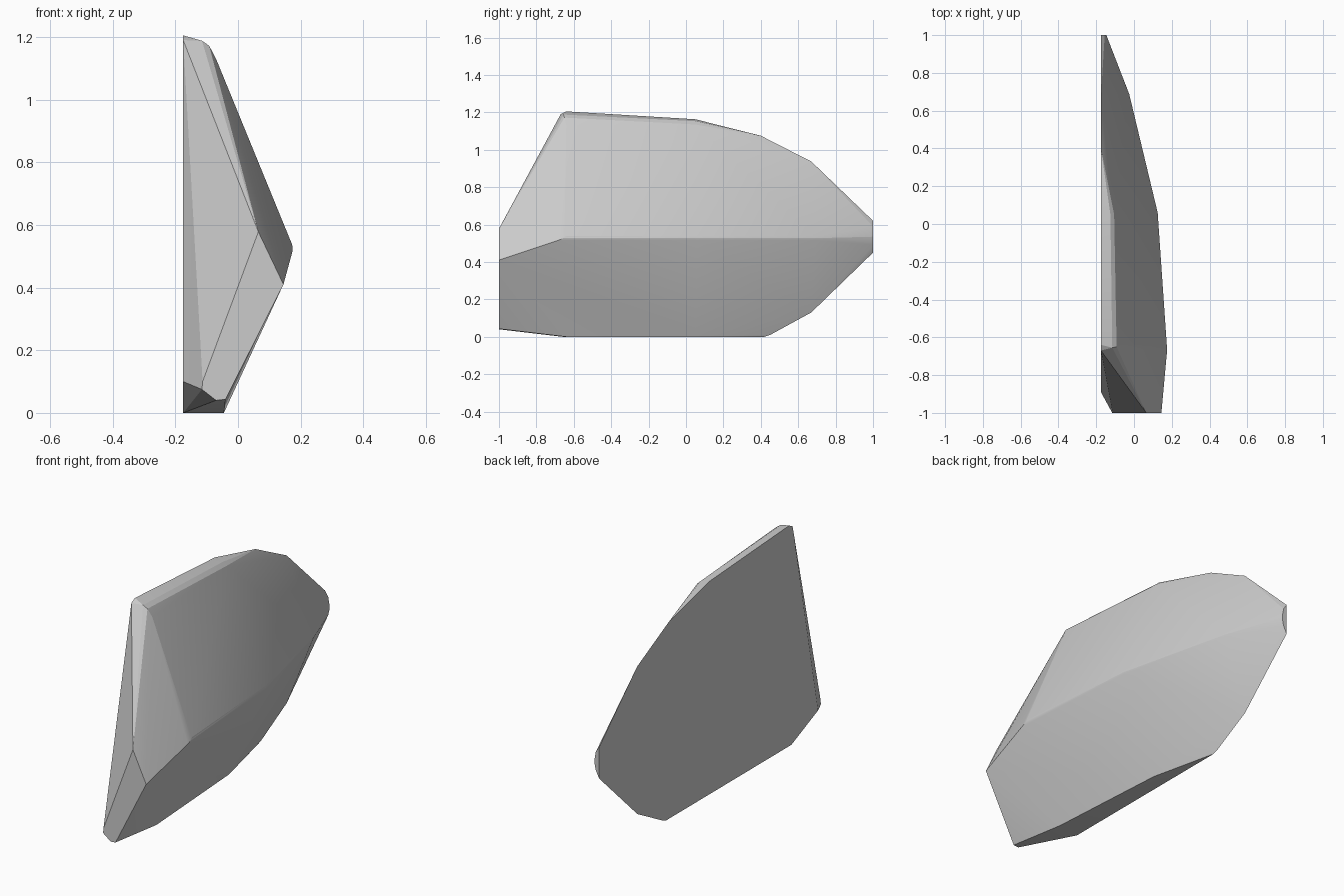
import bpy, bmesh, math

if "Cube" in bpy.data.objects:
    bpy.data.objects.remove(bpy.data.objects["Cube"])

BACK = -0.175  # plane of the large flat back

# Outline of the flat back, as (y, z)
back_outline = [(-0.67, 1.19), (-0.64, 1.205), (0.05, 1.163), (0.4, 1.075), (0.67, 0.937),
                (1.0, 0.62), (1.0, 0.45), (0.67, 0.13), (0.45, 0.01), (0.42, 0.0),
                (-0.66, 0.0), (-0.89, 0.10)]

# Outward ridge running along the right side
ridge = [(0.177, -0.65, 0.527), (0.128, 0.06, 0.527), (-0.02, 0.68, 0.527)]

# Upper shoulder, bottom edge and blunt tips
shoulder = [(-0.115, -0.655, 1.188), (-0.092, -0.65, 1.172), (-0.07, -0.64, 1.13),
            (-0.125, 0.05, 1.153), (-0.105, 0.05, 1.135)]
bottom = [(-0.045, -0.64, 0.0), (-0.09, 0.05, 0.0)]
rear_tip = [(-0.145, 1.0, 0.535), (-0.155, 1.0, 0.59), (-0.155, 1.0, 0.49)]
front_tip = [(0.065, -1.0, 0.578), (0.145, -1.0, 0.41), (-0.04, -1.0, 0.043),
             (-0.07, -1.0, 0.04), (-0.115, -1.0, 0.075), (-0.113, -1.0, 0.10)]

points = [(BACK, y, z) for y, z in back_outline]
points += ridge + shoulder + bottom + rear_tip + front_tip

# Faceted shell stretched around the outlines
bm = bmesh.new()
for p in points:
    bm.verts.new(p)
hull = bmesh.ops.convex_hull(bm, input=bm.verts)
loose = [v for v in bm.verts if not v.link_faces]
bmesh.ops.delete(bm, geom=loose, context='VERTS')
bmesh.ops.dissolve_limit(bm, angle_limit=math.radians(1.0),
                         verts=bm.verts, edges=bm.edges)

# Softened ridge
def on_ridge(v):
    return abs(v.co.z - 0.527) < 0.01 and v.co.x > -0.15

soft = [e for e in bm.edges if all(on_ridge(v) for v in e.verts)]
bmesh.ops.bevel(bm, geom=soft, offset=0.012, segments=2, profile=0.5,
                affect='EDGES', clamp_overlap=True)
bmesh.ops.recalc_face_normals(bm, faces=bm.faces)

mesh = bpy.data.meshes.new("faceted_shell")
bm.to_mesh(mesh)
bm.free()
shell = bpy.data.objects.new("faceted_shell", mesh)
bpy.context.collection.objects.link(shell)

# Faint facets with crisp outer edges
bpy.context.view_layer.objects.active = shell
shell.select_set(True)
weld = shell.modifiers.new("facet_bevel", 'BEVEL')
weld.width = 0.012
weld.segments = 2
weld.limit_method = 'ANGLE'
weld.angle_limit = math.radians(8)
weld.use_clamp_overlap = True
shell.modifiers.remove(weld)
bpy.ops.object.shade_smooth_by_angle(angle=math.radians(12))
